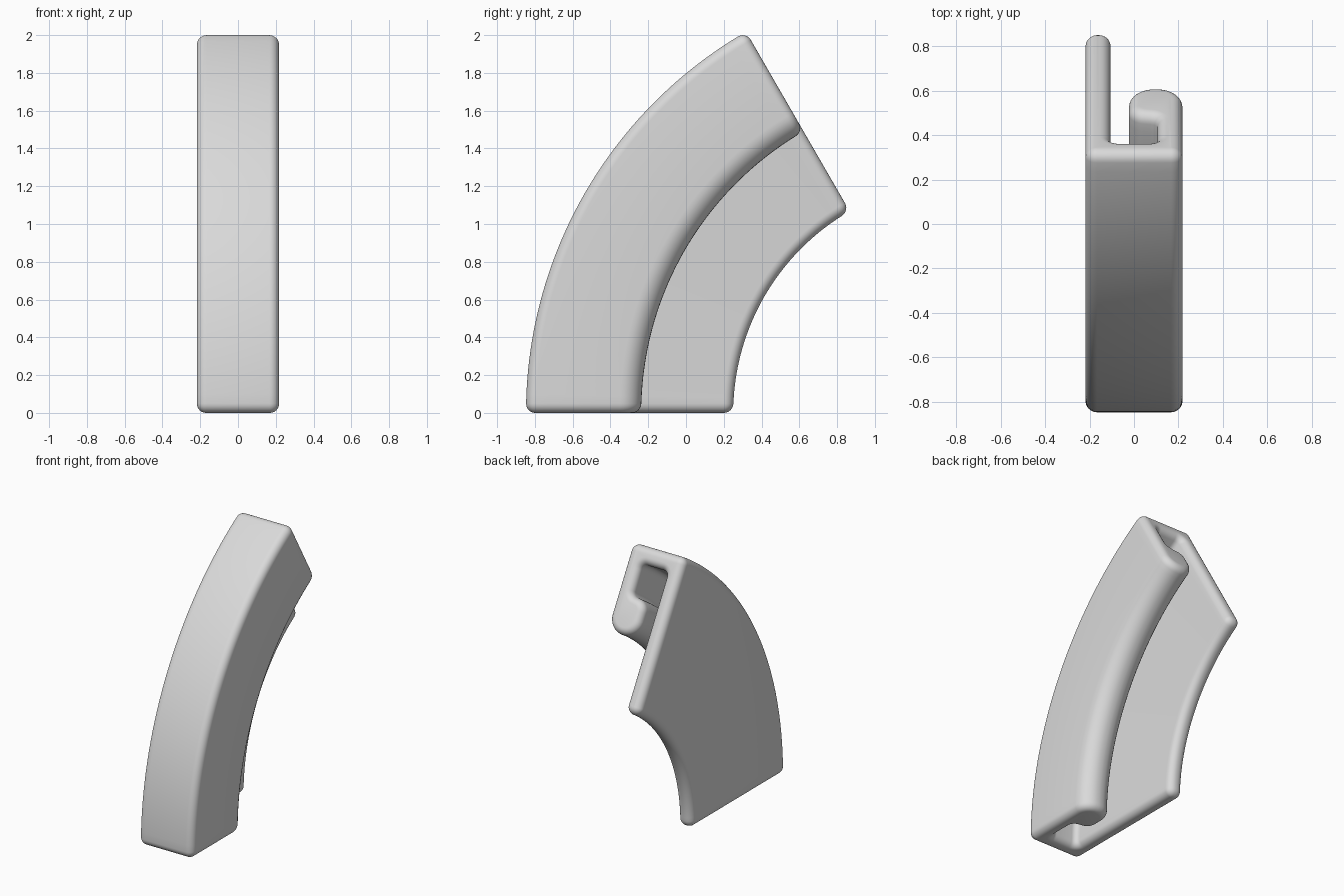
import bpy
import bmesh
import math
from mathutils import Vector

cube = bpy.data.objects.get("Cube")
if cube:
    bpy.data.objects.remove(cube, do_unlink=True)

OUTER = 2.33                  # radius of the outer face
CENTRE_Y = 1.483              # bend axis, lying on the ground plane
BEND = math.radians(60)
EDGE = 0.05                   # rounding of the two ends
STEPS = 48

# Clip cross-section: across, depth from the outer face, corner radius
CORNERS = [
    (-0.218, 0, 0.052), (-0.218, 1.097, 0.052),         # long wall
    (-0.105, 1.097, 0.052), (-0.105, 0.12, 0.04),       # channel floor
    (0.105, 0.12, 0.04), (0.105, 0.34, 0.035),          # short wall
    (-0.023, 0.36, 0.08), (-0.023, 0.61, 0.115),        # hooked lip
    (0.218, 0.61, 0.115), (0.218, 0, 0.052),
]


def rounded_profile(corners, segments=8):
    """Return points with outward normals around the filleted outline."""
    result = []
    for i, (x, u, radius) in enumerate(corners):
        p = Vector((x, u))
        before = (Vector(corners[i - 1][:2]) - p).normalized()
        after = (Vector(corners[(i + 1) % len(corners)][:2]) - p).normalized()
        half = before.angle(after) / 2
        centre = p + (before + after).normalized() * radius / math.sin(half)
        reach = radius / math.tan(half)
        start = p + before * reach - centre
        end = p + after * reach - centre
        sweep = start.angle(end)
        convex = before.x * after.y - before.y * after.x > 0
        for k in range(segments + 1):
            f = k / segments
            arm = (start * math.sin((1 - f) * sweep)
                   + end * math.sin(f * sweep)) / math.sin(sweep)
            normal = arm.normalized() * (1 if convex else -1)
            result.append((centre + arm, normal))
    return result


# Stations along the bend: base angle, arc distance, inward offset
stations = []
for k in range(7):
    a = k / 6 * math.pi / 2
    stations.append((0, EDGE * (1 - math.sin(a)), EDGE * (1 - math.cos(a))))
stations.reverse()
stations.sort(key=lambda s: s[1])
finish = [(BEND, -t, o) for _, t, o in reversed(stations)]
middle = [(BEND * k / STEPS, EDGE * (1 - 2 * k / STEPS), 0)
          for k in range(1, STEPS)]
stations += middle + finish

# Sweep the cross-section around the bend axis
profile = rounded_profile(CORNERS)
bm = bmesh.new()
rings = []
for base, distance, offset in stations:
    ring = []
    for point, normal in profile:
        q = point - normal * offset * 0.98
        rho = OUTER - q.y
        angle = base + distance / rho
        ring.append(bm.verts.new((q.x, CENTRE_Y - rho * math.cos(angle),
                                  rho * math.sin(angle))))
    rings.append(ring)
count = len(profile)
for lower, upper in zip(rings, rings[1:]):
    for i in range(count):
        j = (i + 1) % count
        bm.faces.new((lower[i], lower[j], upper[j], upper[i]))
bm.faces.new(rings[0])
bm.faces.new(rings[-1])
bmesh.ops.recalc_face_normals(bm, faces=bm.faces)

mesh = bpy.data.meshes.new("curved_hook_channel")
bm.to_mesh(mesh)
bm.free()
channel = bpy.data.objects.new("curved_hook_channel", mesh)
bpy.context.collection.objects.link(channel)

# Plain grey finish
grey = bpy.data.materials.new("light_grey")
grey.use_nodes = True
colour = (0.7, 0.7, 0.7, 1)
grey.diffuse_color = colour
grey.node_tree.nodes["Principled BSDF"].inputs["Base Color"].default_value = colour
mesh.materials.append(grey)

bpy.context.view_layer.objects.active = channel
channel.select_set(True)
bpy.ops.object.shade_smooth_by_angle(angle=math.radians(35))
